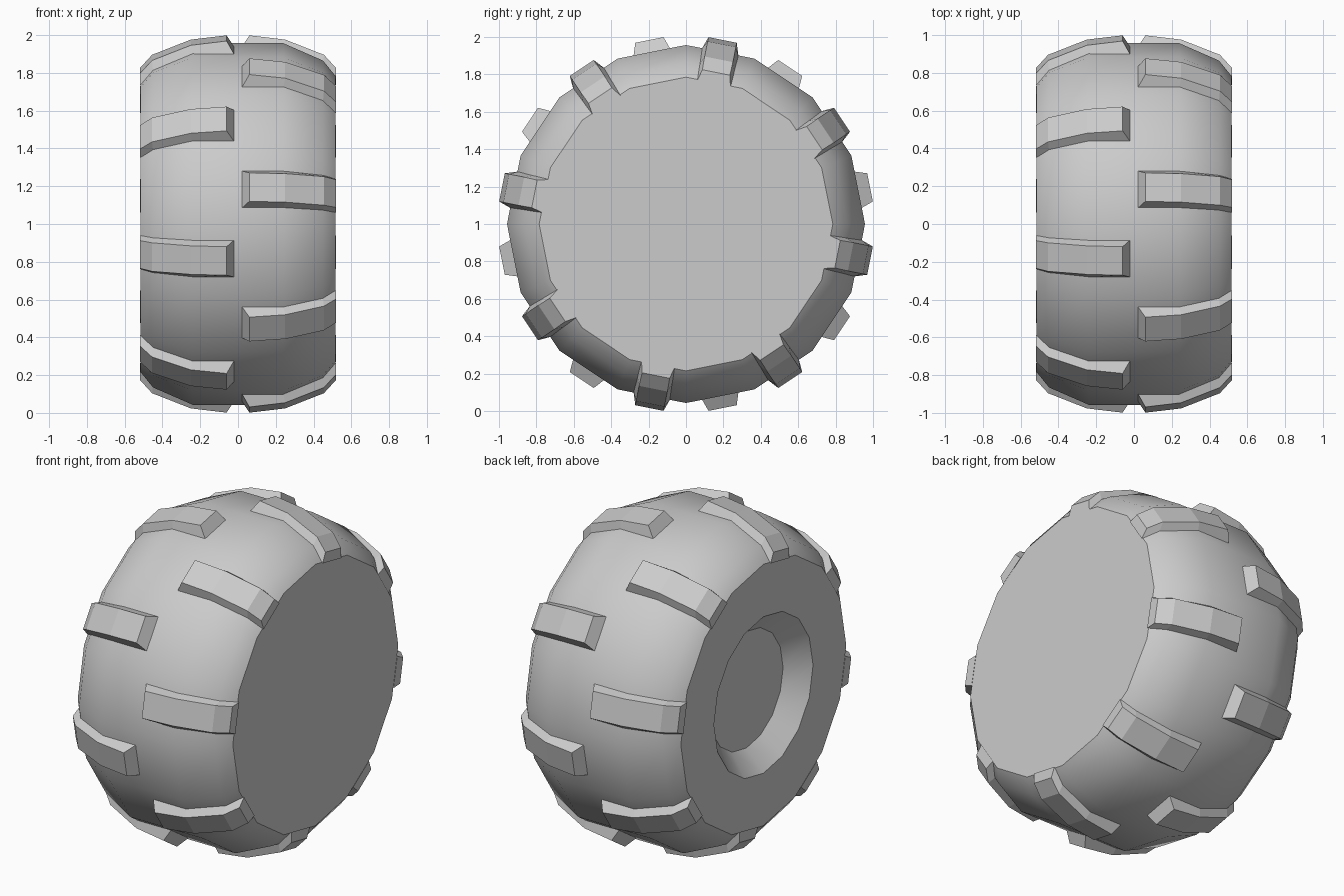
import bpy, bmesh
from math import sin, cos, pi, radians

if "Cube" in bpy.data.objects:
    bpy.data.objects.remove(bpy.data.objects["Cube"], do_unlink=True)

grey = bpy.data.materials.new("rubber_grey")
grey.use_nodes = True
grey.diffuse_color = (0.6, 0.6, 0.6, 1)
grey.node_tree.nodes["Principled BSDF"].inputs["Base Color"].default_value = (0.6, 0.6, 0.6, 1)

SIDES = 16
CENTRE = 1.0


def make_object(name, bm, smooth):
    bmesh.ops.recalc_face_normals(bm, faces=bm.faces)
    mesh = bpy.data.meshes.new(name)
    bm.to_mesh(mesh)
    bm.free()
    mesh.materials.append(grey)
    obj = bpy.data.objects.new(name, mesh)
    bpy.context.collection.objects.link(obj)
    obj.location.z = CENTRE
    if smooth:
        bpy.ops.object.select_all(action='DESELECT')
        obj.select_set(True)
        bpy.context.view_layer.objects.active = obj
        bpy.ops.object.shade_smooth_by_angle(angle=radians(30))
    return obj


def loft(bm, rings):
    """Bridge matching rings of points and cap both ends."""
    loops = [[bm.verts.new(p) for p in ring] for ring in rings]
    n = len(loops[0])
    for a, b in zip(loops, loops[1:]):
        for i in range(n):
            j = (i + 1) % n
            bm.faces.new((a[i], a[j], b[j], b[i]))
    bm.faces.new(loops[0])
    bm.faces.new(loops[-1])


def circle(x, r):
    return [(x, r * sin(2 * pi * i / SIDES), r * cos(2 * pi * i / SIDES)) for i in range(SIDES)]


# Tyre body: recessed hub on the right side, plain disc on the left
profile = [(-0.40, 0.35), (-0.515, 0.47), (-0.515, 0.785), (-0.45, 0.865), (-0.24, 0.957),
           (0.24, 0.957), (0.45, 0.865), (0.515, 0.785)]
bm = bmesh.new()
loft(bm, [circle(x, r) for x, r in profile])
make_object("tyre", bm, True)

# Tread lug sections: base x, base height, base half width, top x, top height, top half width
sections = [(0.02, 0.935, 0.10, 0.06, 1.003, 0.077),
            (0.24, 0.935, 0.10, 0.25, 0.980, 0.077),
            (0.45, 0.845, 0.095, 0.455, 0.898, 0.077),
            (0.52, 0.765, 0.09, 0.52, 0.826, 0.075)]


def make_lugs(name, side, start):
    bm = bmesh.new()
    for k in range(8):
        a = radians(start + 45 * k)

        def place(x, w, h):
            return (side * x, w * cos(a) + h * sin(a), h * cos(a) - w * sin(a))

        loft(bm, [[place(bx, -bw, bh), place(bx, bw, bh), place(tx, tw, th), place(tx, -tw, th)]
                  for bx, bh, bw, tx, th, tw in sections])
    make_object(name, bm, False)


# Staggered lugs around both shoulders
make_lugs("left_tread_lugs", 1, 11.25)
make_lugs("right_tread_lugs", -1, 33.75)
